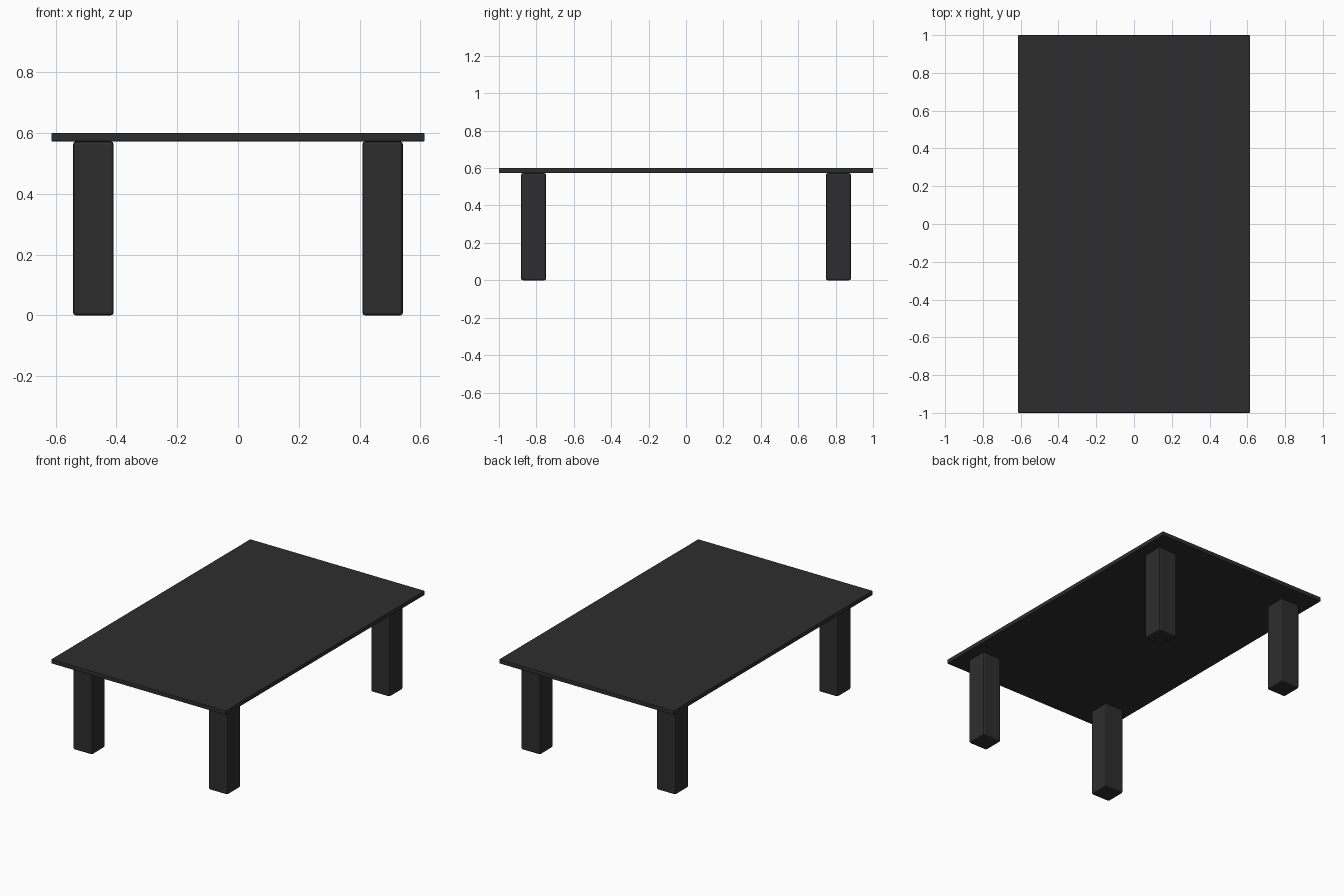
import bpy

if "Cube" in bpy.data.objects:
    bpy.data.objects.remove(bpy.data.objects["Cube"])

# Single dark finish
dark = bpy.data.materials.new("charcoal")
dark.diffuse_color = (0.027, 0.027, 0.027, 1)
dark.use_nodes = True
dark.node_tree.nodes["Principled BSDF"].inputs["Base Color"].default_value = dark.diffuse_color

TOP_Z, SLAB = 0.60, 0.027
LEG_H = TOP_Z - SLAB


def box(name, size, centre, bevel, segments):
    """Softly bevelled box."""
    bpy.ops.mesh.primitive_cube_add(size=1, location=centre)
    ob = bpy.context.object
    ob.name = name
    ob.scale = size
    bpy.ops.object.transform_apply(location=False, rotation=False, scale=True)
    ob.data.materials.append(dark)
    mod = ob.modifiers.new("bevel", 'BEVEL')
    mod.width, mod.segments = bevel, segments
    return ob


# Thin table top
box("table_top", (1.228, 2.0, SLAB), (0, 0, TOP_Z - SLAB / 2), 0.003, 2)

# Four square legs, inset from the corners
for sx, x_name in ((-1, "left"), (1, "right")):
    for sy, y_name in ((-1, "front"), (1, "back")):
        box(f"{y_name}_{x_name}_leg", (0.134, 0.134, LEG_H),
            (sx * 0.476, sy * 0.815, LEG_H / 2), 0.01, 2)
